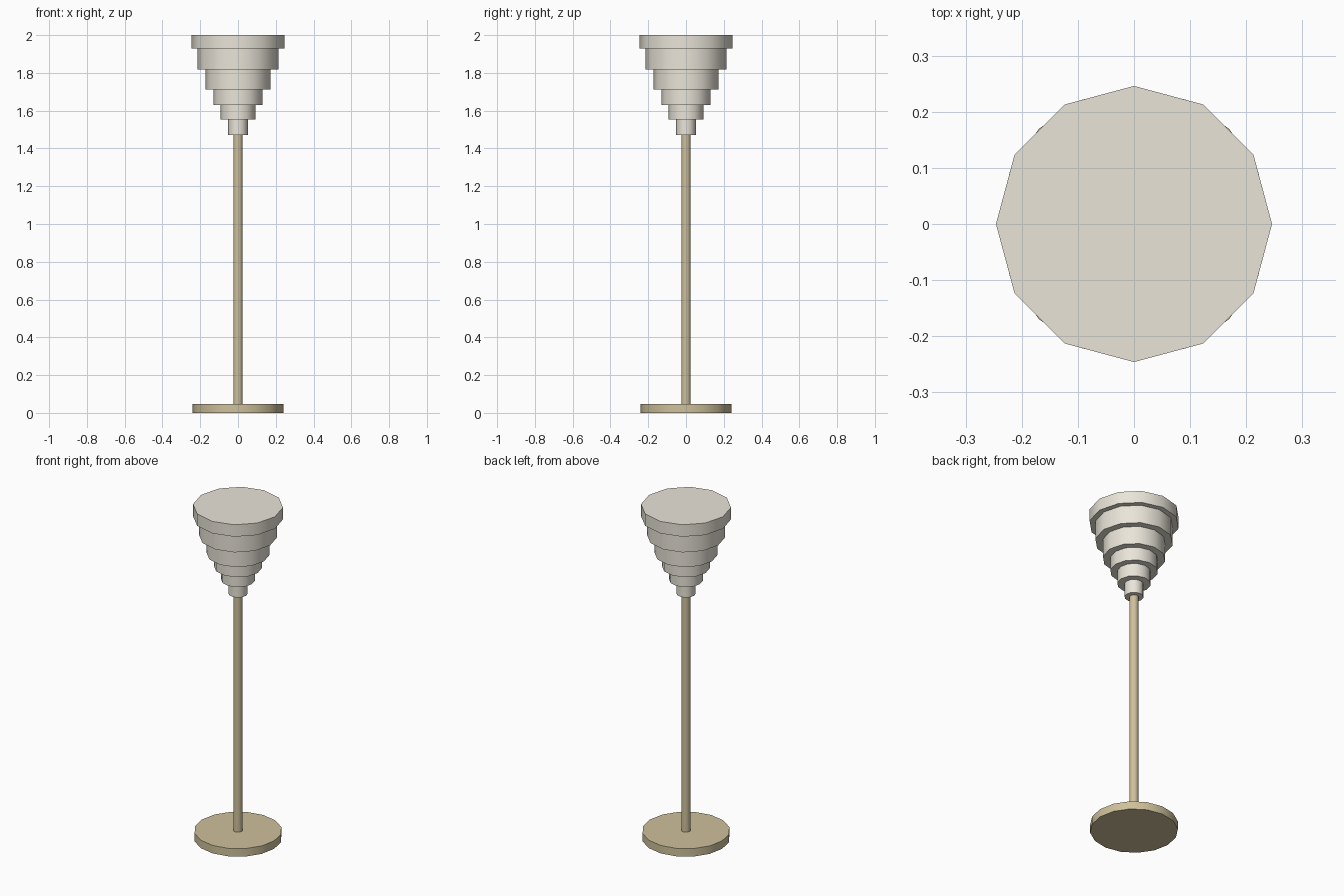
import bpy, bmesh, math

if "Cube" in bpy.data.objects:
    bpy.data.objects.remove(bpy.data.objects["Cube"])


def material(name, color):
    m = bpy.data.materials.new(name)
    m.diffuse_color = (*color, 1)
    m.use_nodes = True
    m.node_tree.nodes["Principled BSDF"].inputs["Base Color"].default_value = m.diffuse_color
    return m


def lathe(name, profile, sides, mat):
    """Closed solid of revolution from (radius, z) points, bottom to top."""
    bm = bmesh.new()
    rings = []
    for r, z in profile:
        rings.append([bm.verts.new((r * math.cos(2 * math.pi * i / sides),
                                    r * math.sin(2 * math.pi * i / sides), z))
                      for i in range(sides)])
    for a, b in zip(rings, rings[1:]):
        for i in range(sides):
            j = (i + 1) % sides
            bm.faces.new((a[i], a[j], b[j], b[i]))
    bm.faces.new(rings[0][::-1])
    bm.faces.new(rings[-1])
    bmesh.ops.recalc_face_normals(bm, faces=bm.faces)
    mesh = bpy.data.meshes.new(name)
    bm.to_mesh(mesh)
    bm.free()
    mesh.materials.append(mat)
    obj = bpy.data.objects.new(name, mesh)
    bpy.context.collection.objects.link(obj)
    bpy.ops.object.select_all(action='DESELECT')
    obj.select_set(True)
    bpy.context.view_layer.objects.active = obj
    bpy.ops.object.shade_smooth_by_angle(angle=math.radians(40))
    return obj


brass = material("brass", (0.62, 0.53, 0.33))
cream = material("cream", (0.82, 0.78, 0.69))

# Foot and pole
lathe("base", [(0.24, 0), (0.24, 0.048)], 16, brass)
lathe("pole", [(0.025, 0.04), (0.025, 1.48)], 12, brass)

# Stepped shade: (radius, bottom, top) of each tier
levels = [1.472, 1.553, 1.631, 1.711, 1.819, 1.928, 2.0]
radii = [0.052, 0.092, 0.131, 0.172, 0.214, 0.246]
steps = []
for r, z0, z1 in zip(radii, levels, levels[1:]):
    steps += [(r, z0), (r, z1)]
lathe("stepped_shade", steps, 12, cream)
